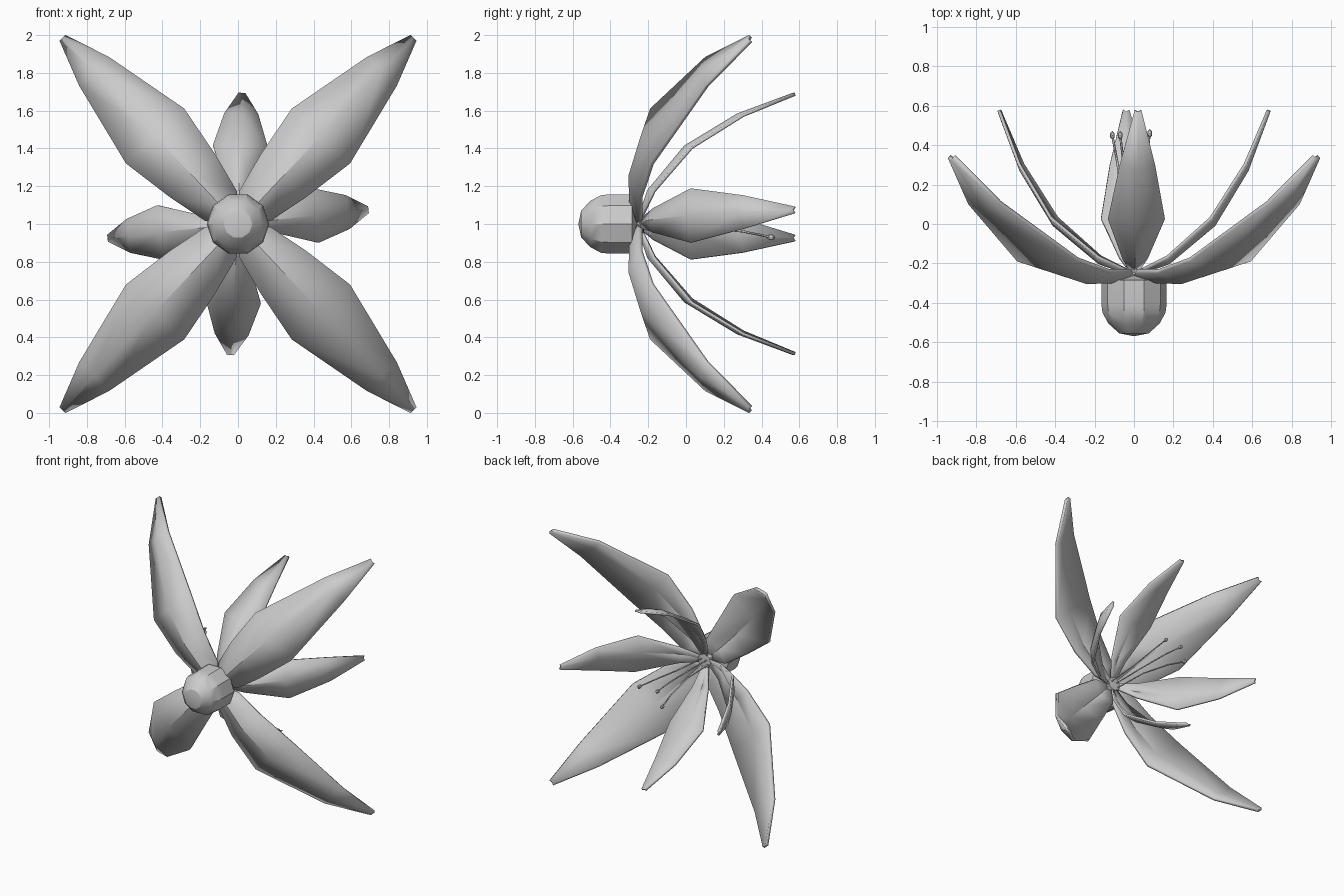
import bpy, math
from mathutils import Vector

if "Cube" in bpy.data.objects:
    bpy.data.objects.remove(bpy.data.objects["Cube"])

CENTRE_Z = 1.0


def make_object(name, verts, faces):
    mesh = bpy.data.meshes.new(name)
    mesh.from_pydata(verts, [], faces)
    mesh.update()
    ob = bpy.data.objects.new(name, mesh)
    bpy.context.collection.objects.link(ob)
    return ob


def smooth(ob, angle=25):
    bpy.ops.object.select_all(action='DESELECT')
    ob.select_set(True)
    bpy.context.view_layer.objects.active = ob
    bpy.ops.object.shade_smooth_by_angle(angle=math.radians(angle))


def petal(name, rows, degrees, thickness):
    """Folded petal; rows are (radius, keel y, half width, edge lift)."""
    a = math.radians(degrees)
    out = Vector((math.cos(a), 0, math.sin(a)))
    side = Vector((-math.sin(a), 0, math.cos(a)))
    verts, faces = [], []
    for r, y, w, lift in rows:
        for k in (-1, 0, 1):
            p = out * r + side * (w * k)
            verts.append((p.x, y + lift * abs(k), p.z + CENTRE_Z))
    for i in range(len(rows) - 1):
        for k in range(2):
            b = i * 3 + k
            faces.append((b, b + 3, b + 4, b + 1))
    ob = make_object(name, verts, faces)
    # thicken towards the inside of the flower (+y)
    sol = ob.modifiers.new("thickness", 'SOLIDIFY')
    sol.thickness = thickness
    sol.offset = 1 if ob.data.polygons[0].normal.y > 0 else -1
    smooth(ob)


# Calyx bulb: ten-sided dome turned around the y axis
profile = [(0, -0.57), (0.075, -0.555), (0.13, -0.505), (0.16, -0.45), (0.165, -0.41),
           (0.165, -0.285), (0.06, -0.26), (0.055, -0.225), (0, -0.22)]
N = 10
verts, faces = [], []
for r, y in profile:
    for i in range(N):
        t = 2 * math.pi * i / N
        verts.append((r * math.cos(t), y, CENTRE_Z + r * math.sin(t)))
for j in range(len(profile) - 1):
    for i in range(N):
        k = (i + 1) % N
        faces.append((j * N + i, j * N + k, j * N + N + k, j * N + N + i))
bulb = make_object("flower_bulb", verts, faces)
weld = bulb.modifiers.new("weld", 'WELD')
weld.merge_threshold = 0.0005
smooth(bulb)

# Four large outer petals on the diagonals
outer = [(0.02, -0.275, 0.02, 0.01), (0.13, -0.30, 0.115, 0.05), (0.35, -0.305, 0.165, 0.055),
         (0.64, -0.24, 0.212, 0.05), (1.11, 0.07, 0.11, 0.03), (1.355, 0.325, 0.022, 0.01)]
for i, deg in enumerate((46.7, 133.3, 226.7, 313.3)):
    petal(f"outer_petal_{i + 1}", outer, deg, 0.022)

# Four smaller inner petals, slightly skewed
inner = [(0.02, -0.26, 0.02, 0.01), (0.18, -0.205, 0.065, 0.03), (0.415, -0.01, 0.145, 0.035),
         (0.585, 0.27, 0.09, 0.03), (0.695, 0.565, 0.018, 0.01)]
for i, deg in enumerate((6.2, 88.3, 186.2, 266.7)):
    petal(f"inner_petal_{i + 1}", inner, deg, 0.016)

# Stamens: thin bent filaments with small rounded tips
tips = [(0.08, 0.46, 1.04), (-0.07, 0.45, 1.04), (-0.11, 0.45, 0.93)]
for i, tip in enumerate(tips):
    x, y, z = tip
    path = [(x * 0.3, -0.23, 1 + (z - 1) * 0.3), (x * 0.45, 0.05, 1.01 + (z - 1) * 0.35),
            (x * 0.75, 0.3, 1.01 + (z - 1) * 0.7), tip]
    cu = bpy.data.curves.new(f"stamen_{i + 1}", 'CURVE')
    cu.dimensions = '3D'
    cu.bevel_depth = 0.006
    cu.bevel_resolution = 0
    sp = cu.splines.new('POLY')
    sp.points.add(len(path) - 1)
    for pt, co in zip(sp.points, path):
        pt.co = (*co, 1)
    bpy.context.collection.objects.link(bpy.data.objects.new(f"stamen_{i + 1}", cu))
    bpy.ops.mesh.primitive_uv_sphere_add(segments=6, ring_count=4, radius=0.016, location=tip)
    anther = bpy.context.object
    anther.name = f"anther_{i + 1}"
    anther.scale = (0.8, 1.4, 1)
